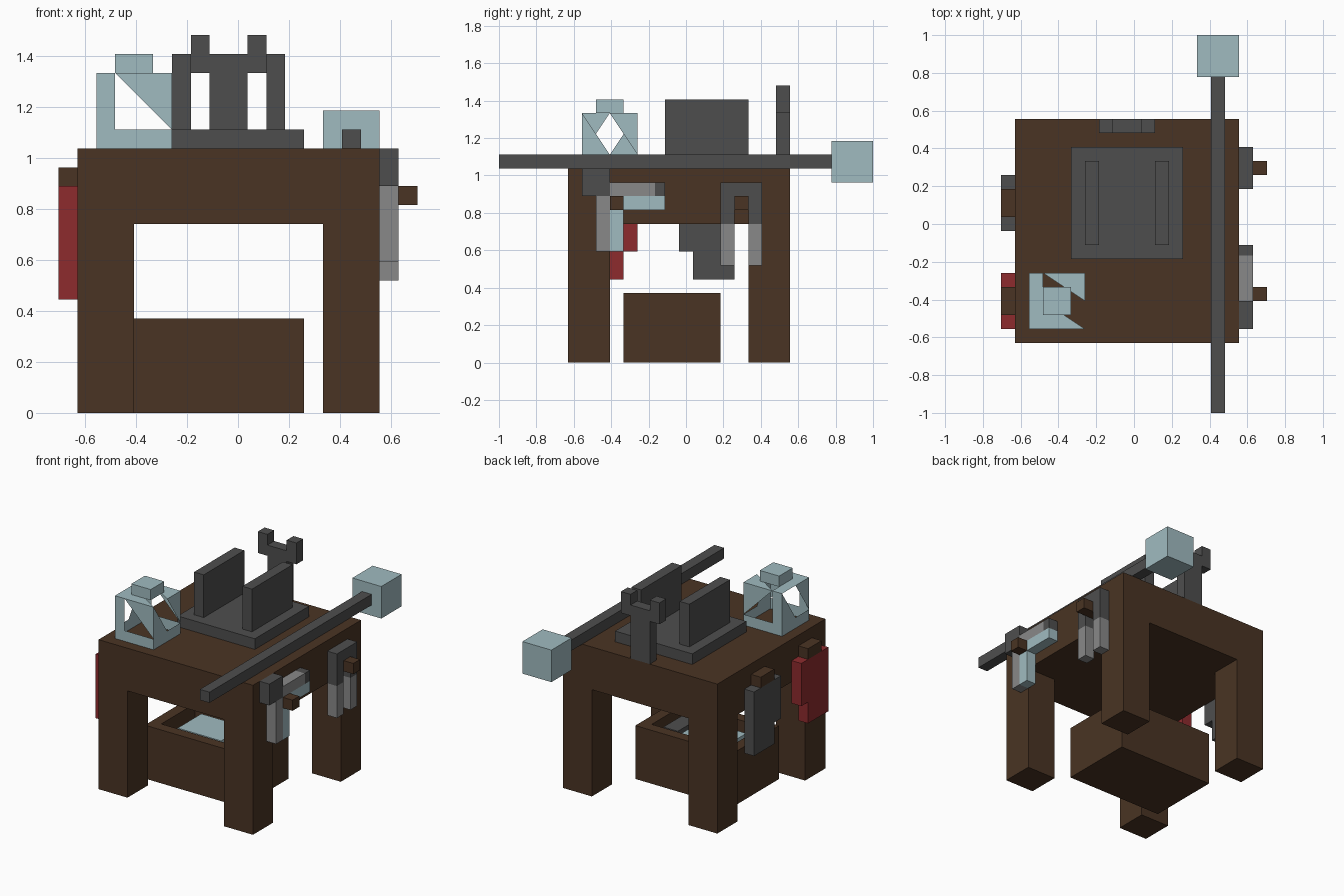
import bpy

if "Cube" in bpy.data.objects:
    bpy.data.objects.remove(bpy.data.objects["Cube"])

U = 1 / 27  # modelling grid step


def material(name, rgb):
    m = bpy.data.materials.new(name)
    m.diffuse_color = (*rgb, 1)
    m.use_nodes = True
    m.node_tree.nodes["Principled BSDF"].inputs["Base Color"].default_value = m.diffuse_color
    return m


WOOD = material("dark_wood", (0.068, 0.034, 0.017))
IRON = material("dark_iron", (0.076, 0.076, 0.076))
GREY = material("grey_metal", (0.25, 0.25, 0.25))
STEEL = material("pale_steel", (0.352, 0.497, 0.527))
RED = material("red_cloth", (0.27, 0.024, 0.027))


def make(name, verts, faces, mat):
    me = bpy.data.meshes.new(name)
    me.from_pydata(verts, [], faces)
    me.materials.append(mat)
    ob = bpy.data.objects.new(name, me)
    bpy.context.collection.objects.link(ob)
    return ob


def box(name, mat, x, y, z):
    """Box from (min, max) ranges measured in grid steps."""
    v = [(a * U, b * U, c * U) for a in x for b in y for c in z]
    f = [(0, 1, 3, 2), (4, 6, 7, 5), (0, 4, 5, 1),
         (2, 3, 7, 6), (0, 2, 6, 4), (1, 5, 7, 3)]
    return make(name, v, f, mat)


# Bench top and four corner legs
box("bench_top", WOOD, (-17, 15), (-17, 15), (20, 28))
for i, x in enumerate(((-17, -11), (9, 15))):
    for j, y in enumerate(((-17, -11), (9, 15))):
        box(f"leg_{i}{j}", WOOD, x, y, (0, 20))

# Open crate below the bench: floor and four walls
box("crate_floor", WOOD, (-13, 7), (-9, 5), (0, 6))
box("crate_wall_front", WOOD, (-13, 7), (-9, -7), (6, 10))
box("crate_wall_back", WOOD, (-13, 7), (3, 5), (6, 10))
box("crate_wall_left", WOOD, (-13, -11), (-7, 3), (6, 10))
box("crate_wall_right", WOOD, (5, 7), (-7, 3), (6, 10))
box("crate_steel_ingot", STEEL, (-9, 0), (-5, 2), (6, 9))
box("crate_iron_ingot", IRON, (1, 4), (-5, 1), (6, 9))

# Vice: base plate and two jaws
box("vice_base", IRON, (-9, 7), (-5, 11), (28, 30))
for side, x in (("left", -7), ("right", 3)):
    box(f"vice_jaw_{side}", IRON, (x, x + 2), (-3, 9), (30, 38))

# Upright wrench at the back edge
box("wrench_stem", IRON, (-3, 1), (13, 15), (28, 36))
box("wrench_bridge", IRON, (-5, 3), (13, 15), (36, 38))
for side, x in (("left", -5), ("right", 1)):
    box(f"wrench_prong_{side}", IRON, (x, x + 2), (13, 15), (38, 40))

# Long hammer lying across the top
box("hammer_shaft", IRON, (11, 13), (-27, 21), (28, 30))
box("hammer_head", STEEL, (9, 15), (21, 27), (26, 32))

# Lantern: open frame of thin panels with slanted openings, plus cap
verts, faces = [], []


def panel(*pts):
    faces.append(tuple(range(len(verts), len(verts) + len(pts))))
    verts.extend((a * U, b * U, c * U) for a, b, c in pts)


A, B, Z0, Z1, Z2 = -15, -7, 28, 30, 36
for y, flip in ((A, 1), (B, -1)):
    for shape in (((A, Z0), (B, Z0), (B, Z1), (A, Z1)),
                  ((A, Z1), (A + 2, Z1), (A + 2, Z2), (A, Z2)),
                  ((A + 2, Z2), (B, Z1), (B, Z2))):
        panel(*[(a, y, c) for a, c in shape[::flip]])
for x, m in ((B, 1), (A, -1)):
    for shape in (((-4, Z0), (4, Z0), (4, Z1), (-4, Z1)),
                  ((-4, Z1), (0, Z1), (-4, Z2)),
                  ((4, Z1), (4, Z2), (0, Z2))):
        panel(*[(x, -11 + m * b, c) for b, c in shape])
for shape in (((A, A), (A + 2, A), (A + 2, B), (A, B)),
              ((A + 2, B), (B, -11), (B, B)),
              ((A + 2, A), (B, A), (A + 2, -11))):
    panel(*[(a, b, Z2) for a, b in shape])
make("lantern_frame", verts, faces, STEEL)
box("lantern_cap", STEEL, (-13, -9), (-13, -9), (36, 38))

# Blades hanging on the left side
L = (-19, -17)
box("red_sheath_upper", RED, L, (-15, -7), (16, 24))
box("red_sheath_lower", RED, L, (-15, -9), (12, 16))
box("red_sheath_handle", WOOD, L, (-13, -9), (24, 26))
box("cleaver_upper", IRON, L, (-1, 7), (16, 24))
box("cleaver_lower", IRON, L, (1, 7), (12, 16))
box("cleaver_handle", WOOD, L, (1, 5), (24, 26))

# Set square hanging on the right side
R = (15, 17)
box("square_corner", IRON, R, (-15, -11), (24, 28))
box("square_upright", GREY, R, (-13, -11), (16, 24))
box("square_upright_edge", STEEL, R, (-11, -9), (16, 22))
box("square_arm", GREY, R, (-11, -4.5), (24, 26))
box("square_arm_tip", IRON, R, (-4.5, -3), (24, 26))
box("square_arm_edge", STEEL, R, (-9, -3), (22, 24))

# Tongs hanging on the right side
box("tongs_bridge", IRON, R, (5, 11), (24, 26))
for side, y in (("front", 5), ("back", 9)):
    box(f"tongs_grip_{side}", IRON, R, (y, y + 2), (20, 24))
    box(f"tongs_tip_{side}", GREY, R, (y, y + 2), (14, 20))

# Pegs carrying the right-hand tools
for side, y in (("front", -11), ("back", 7)):
    box(f"peg_{side}", WOOD, (15, 19), (y, y + 2), (22, 24))
